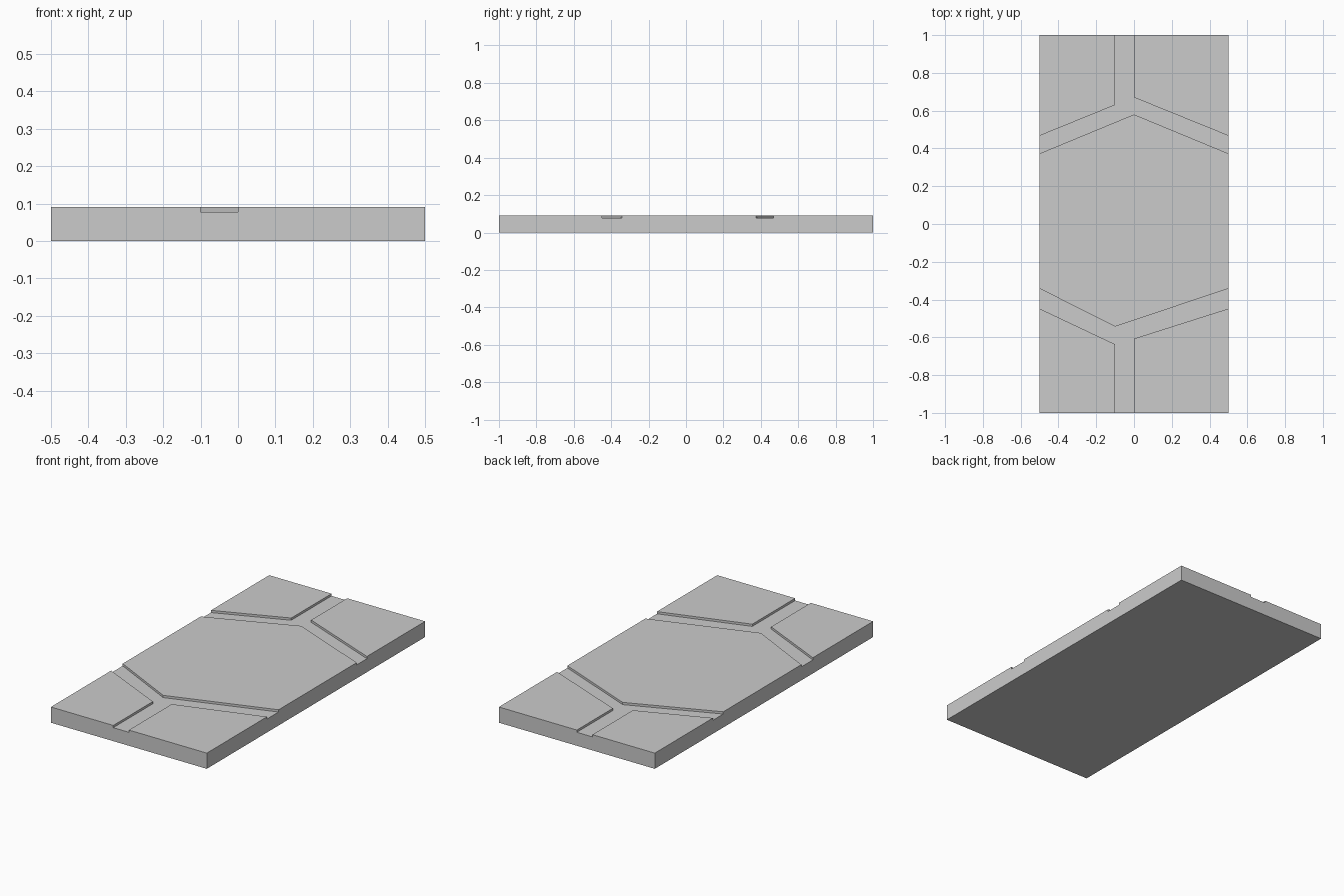
import bpy, bmesh
from mathutils import Vector

if "Cube" in bpy.data.objects:
    bpy.data.objects.remove(bpy.data.objects["Cube"])

TOP, GROOVE = 0.091, 0.078


def prism(name, outline, z0, z1):
    """Extrude a flat outline from z0 up to z1."""
    bm = bmesh.new()
    face = bm.faces.new([bm.verts.new((x, y, z0)) for x, y in outline])
    new = bmesh.ops.extrude_face_region(bm, geom=[face])["geom"]
    verts = [v for v in new if isinstance(v, bmesh.types.BMVert)]
    bmesh.ops.translate(bm, verts=verts, vec=(0, 0, z1 - z0))
    bmesh.ops.recalc_face_normals(bm, faces=bm.faces)
    mesh = bpy.data.meshes.new(name)
    bm.to_mesh(mesh)
    bm.free()
    ob = bpy.data.objects.new(name, mesh)
    bpy.context.collection.objects.link(ob)
    return ob


def past(inner, edge):
    """Continue a groove side a little beyond the slab edge."""
    a, b = Vector(inner), Vector(edge)
    return tuple(b + (b - a) * 0.2)


def y_groove(name, end, left, right, tip, out_l, out_r, in_l, in_r):
    """Y-shaped cutter: a straight stem and two slanted arms."""
    outline = [(left[0], end), left, past(left, out_l), past(tip, in_l), tip,
               past(tip, in_r), past(right, out_r), right, (right[0], end)]
    return prism(name, outline, GROOVE, TOP + 0.1)


# Paving slab
slab = prism("paving_slab", [(-0.5, -1), (0.5, -1), (0.5, 1), (-0.5, 1)], 0, TOP)

# Grooves between the paving stones
cutters = [
    y_groove("back_groove_cutter", 1.1, (-0.1, 0.63), (0, 0.67), (0, 0.58),
             (-0.5, 0.467), (0.5, 0.467), (-0.5, 0.373), (0.5, 0.373)),
    y_groove("front_groove_cutter", -1.1, (-0.1, -0.637), (0, -0.607), (-0.1, -0.543),
             (-0.5, -0.448), (0.5, -0.448), (-0.5, -0.342), (0.5, -0.342)),
]
bpy.context.view_layer.objects.active = slab
for cutter in cutters:
    mod = slab.modifiers.new(cutter.name, "BOOLEAN")
    mod.operation = "DIFFERENCE"
    mod.solver = "EXACT"
    mod.object = cutter
    bpy.ops.object.modifier_apply(modifier=mod.name)
for cutter in cutters:
    bpy.data.objects.remove(cutter)
